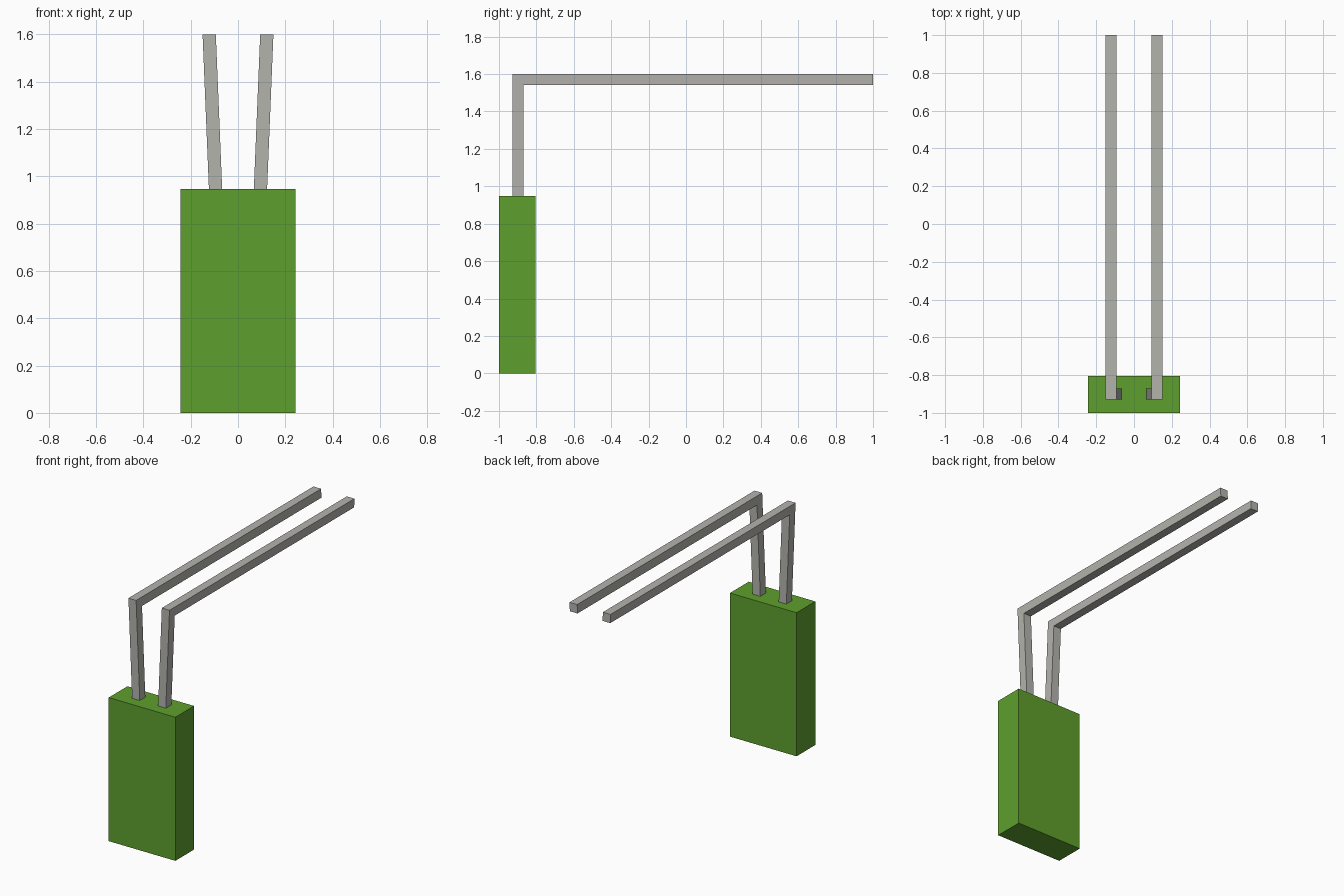
import bpy
import bmesh

cube = bpy.data.objects.get("Cube")
if cube:
    bpy.data.objects.remove(cube, do_unlink=True)


def make_material(name, color):
    mat = bpy.data.materials.new(name)
    mat.use_nodes = True
    mat.diffuse_color = color
    mat.node_tree.nodes["Principled BSDF"].inputs["Base Color"].default_value = color
    return mat


def extrude_profile(name, profile, x0, x1, mat, shear=0.0, z_ref=0.0):
    """Extrude a (y, z) outline from x0 to x1, leaning in x with height."""
    bm = bmesh.new()
    face = bm.faces.new([bm.verts.new((x0, y, z)) for y, z in profile])
    ext = bmesh.ops.extrude_face_region(bm, geom=[face])
    moved = [g for g in ext["geom"] if isinstance(g, bmesh.types.BMVert)]
    bmesh.ops.translate(bm, verts=moved, vec=(x1 - x0, 0, 0))
    for v in bm.verts:
        v.co.x += shear * (v.co.z - z_ref)
    bmesh.ops.recalc_face_normals(bm, faces=bm.faces)
    mesh = bpy.data.meshes.new(name)
    bm.to_mesh(mesh)
    bm.free()
    mesh.materials.append(mat)
    obj = bpy.data.objects.new(name, mesh)
    bpy.context.collection.objects.link(obj)
    return obj


green = make_material("body green", (0.114, 0.347, 0.026, 1))
grey = make_material("lead grey", (0.456, 0.451, 0.423, 1))

# Block body
TOP = 0.947
extrude_profile("body", [(-1, 0), (-0.805, 0), (-0.805, TOP), (-1, TOP)],
                -0.243, 0.243, green)

# Pair of bent leads, splayed outward as they rise, then running straight back
L_OUTLINE = [(-0.928, TOP), (-0.87, TOP), (-0.87, 1.542),
             (1, 1.542), (1, 1.6), (-0.928, 1.6)]
for side, label in ((1, "left"), (-1, "right")):
    extrude_profile(label + "_lead", L_OUTLINE, side * 0.067, side * 0.123,
                    grey, shear=side * 0.041, z_ref=TOP)
